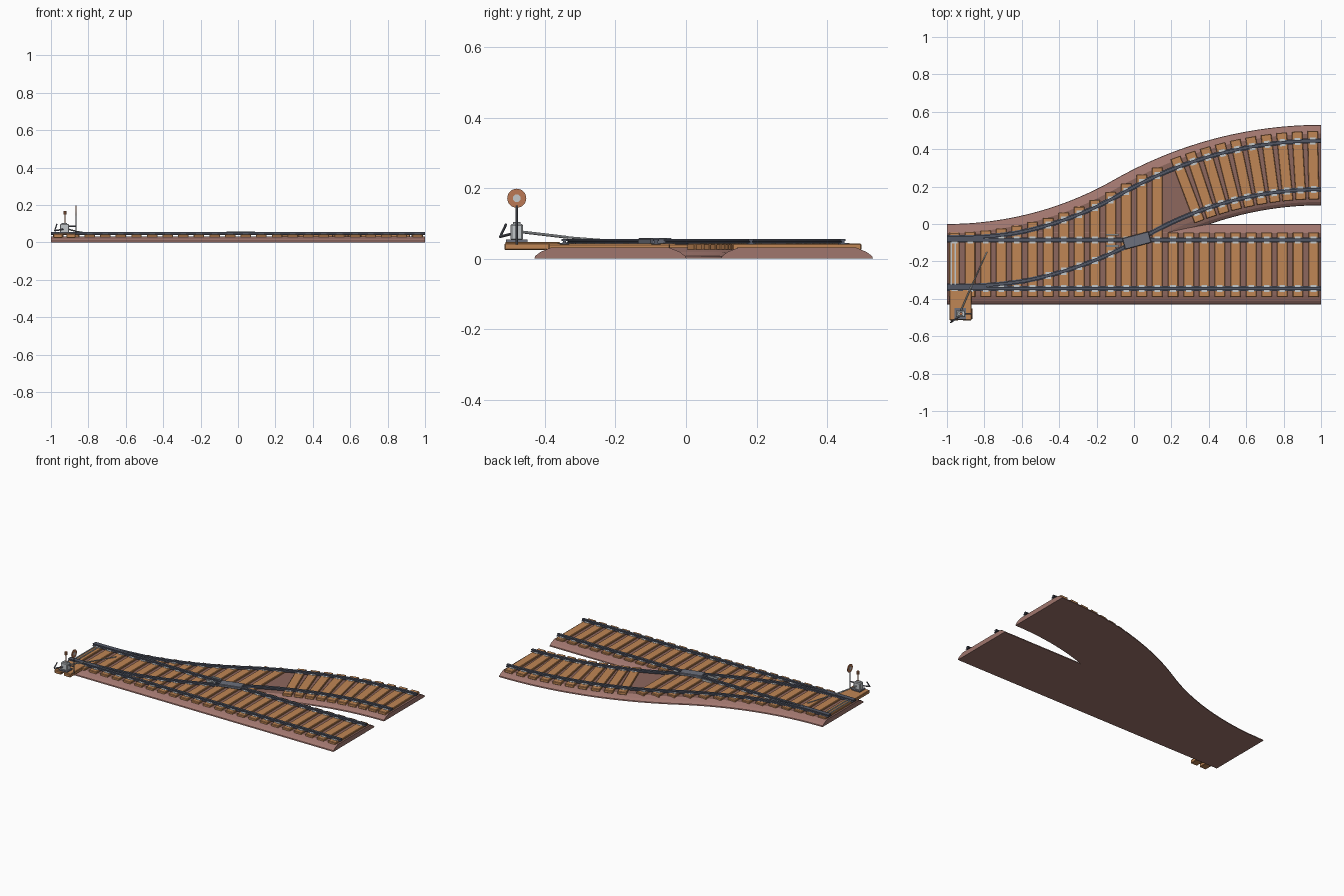
import bpy, bmesh, math
from mathutils import Matrix, Vector

if "Cube" in bpy.data.objects:
    bpy.data.objects.remove(bpy.data.objects["Cube"])


def material(name, rgb):
    m = bpy.data.materials.new(name)
    m.diffuse_color = (*rgb, 1)
    m.use_nodes = True
    m.node_tree.nodes["Principled BSDF"].inputs["Base Color"].default_value = m.diffuse_color
    return m


GRAVEL = material("mauve gravel", (0.35, 0.18, 0.155))
BED = material("brown bed", (0.27, 0.135, 0.11))
WOOD = material("orange wood", (0.53, 0.24, 0.09))
STEEL = material("blue steel", (0.085, 0.095, 0.13))
IRON = material("grey iron", (0.15, 0.16, 0.20))
PALE = material("pale metal", (0.55, 0.58, 0.60))
RUST = material("rust orange", (0.50, 0.19, 0.09))


def finish(name, bm, *mats):
    bmesh.ops.recalc_face_normals(bm, faces=bm.faces)
    me = bpy.data.meshes.new(name)
    bm.to_mesh(me)
    bm.free()
    ob = bpy.data.objects.new(name, me)
    bpy.context.collection.objects.link(ob)
    for m in mats:
        me.materials.append(m)
    return ob


def add_box(bm, centre, size, turn=0):
    mat = Matrix.Translation(centre) @ Matrix.Rotation(turn, 4, 'Z') @ Matrix.Diagonal((*size, 1))
    bmesh.ops.create_cube(bm, size=1, matrix=mat)


def boxes(name, mat, items, bevel=0):
    bm = bmesh.new()
    for it in items:
        add_box(bm, *it)
    ob = finish(name, bm, mat)
    if bevel:
        mod = ob.modifiers.new("bevel", 'BEVEL')
        mod.width, mod.segments = bevel, 1
    return ob


def rod(name, mat, a, b, r, sides=10):
    a, b = Vector(a), Vector(b)
    d = b - a
    bm = bmesh.new()
    m = Matrix.Translation((a + b) / 2) @ d.to_track_quat('Z', 'Y').to_matrix().to_4x4()
    bmesh.ops.create_cone(bm, cap_ends=True, segments=sides, radius1=r, radius2=r,
                          depth=d.length, matrix=m)
    return finish(name, bm, mat)


def sweep(name, path, profile, *mats):
    """Sweep a closed (offset, z) profile along (x, y, angle) points."""
    bm = bmesh.new()
    rings = [[bm.verts.new((x - math.sin(a) * o, y + math.cos(a) * o, z)) for o, z in profile]
             for x, y, a in path]
    n = len(profile)
    for p, q in zip(rings, rings[1:]):
        for i in range(n):
            bm.faces.new((p[i], p[(i + 1) % n], q[(i + 1) % n], q[i]))
    bm.faces.new(rings[0])
    bm.faces.new(rings[-1])
    ob = finish(name, bm, *mats)
    if len(mats) > 1:
        for f in ob.data.polygons:
            f.material_index = 1 if f.normal.z > 0.95 else 0
    return ob


# Track centre lines: a straight one and an S made of two equal arcs
MID, RISE, GAUGE = -0.215, 0.53, 0.13
THETA = 2 * math.atan(RISE / 2)
R = 1 / math.sin(THETA)


def curve_at(x):
    if x < 0:
        a = math.asin((x + 1) / R)
        return x, MID + R * (1 - math.cos(a)), a
    a = math.asin((1 - x) / R)
    return x, MID + RISE - R * (1 - math.cos(a)), a


def arc_points(a0, a1, n):
    return [curve_at(R * math.sin(a0 + (a1 - a0) * i / n) - 1) for i in range(n + 1)]


first = arc_points(0, THETA, 24)
curve = first + [(-x, 2 * MID + RISE - 2 * MID - y + 2 * MID, a) for x, y, a in first[-2::-1]]
straight = [(-1, MID, 0), (1, MID, 0)]

# Gravel beds
half = [(0.215, 0), (0.213, 0.007), (0.197, 0.019), (0.168, 0.031)]
bed = half + [(-o, z) for o, z in reversed(half)]
sweep("straight_bed", straight, bed, GRAVEL, BED)
sweep("curved_bed", curve, [(o, z * 0.99) for o, z in bed], GRAVEL, BED)

# Rails with foot, web and head
hr = [(0.013, 0.040), (0.013, 0.043), (0.004, 0.045), (0.004, 0.049), (0.008, 0.050), (0.008, 0.055)]


def rail_profile(offset):
    return [(offset + o, z) for o, z in hr] + [(offset - o, z) for o, z in reversed(hr)]


for side, s in (("left", 1), ("right", -1)):
    sweep(side + "_straight_rail", straight, rail_profile(s * GAUGE), STEEL)
    # the curved rails lie just beside the straight ones at the switch end
    beside = [(x, y + 0.014 * max(0, -x - 0.6) / 0.4, a) for x, y, a in curve]
    sweep(side + "_curved_rail", beside, rail_profile(s * GAUGE), STEEL)

# Wooden sleepers and the pale plates that hold the rails on them
ties, plates = [], []
TW, TZ, TH = 0.056, 0.0325, 0.019
for i in range(24):
    x = -0.96 + i * 1.92 / 23
    cx, cy, a = curve_at(x)
    top = cy + 0.168 / math.cos(a) if x < 0.19 else -0.045
    low = -0.39
    ties.append(((x, (top + low) / 2, TZ), (TW, top - low, TH)))
    rails = [MID + GAUGE, MID - GAUGE]
    if -0.5 < x < 0.19:
        rails += [cy + GAUGE / math.cos(a)]
        if x < -0.1:
            rails += [cy - GAUGE / math.cos(a)]
    for y in rails:
        plates.append(((x, y, 0.0425), (0.03, 0.038, 0.003)))
for i in range(10):
    a = (0.0415 + 0.0765 * i) / R
    x, y, a = curve_at(1 - R * math.sin(a))
    ties.append(((x, y, TZ + 0.0003), (TW, 0.366, TH), a))
    for s in (GAUGE, -GAUGE):
        plates.append(((x - math.sin(a) * s, y + math.cos(a) * s, 0.0428),
                       (0.03, 0.038, 0.003), a))
boxes("sleepers", WOOD, ties, 0.003)
boxes("rail_plates", PALE, plates)

# Crossing block and its short guide bars
boxes("crossing_block", IRON, [((0.015, -0.088, 0.049), (0.145, 0.062, 0.018), 0.26)], 0.003)
boxes("guide_bars", PALE, [((-0.115, y, 0.047), (0.07, 0.009, 0.012)) for y in (-0.058, -0.118)])

# Wooden platform of the switch stand
boxes("stand_beams", WOOD, [((x, -0.43, 0.034), (0.048, 0.17, 0.02)) for x in (-0.962, -0.893)], 0.003)
boxes("stand_deck", WOOD, [((-0.928, -0.435, 0.044), (0.118, 0.155, 0.006))], 0.002)

# Switch stand body, foot and cap
boxes("stand_foot", IRON, [((-0.928, -0.48, 0.050), (0.062, 0.06, 0.008))])
boxes("stand_body", PALE, [((-0.928, -0.48, 0.075), (0.05, 0.036, 0.046))], 0.004)
boxes("stand_cap", PALE, [((-0.928, -0.48, 0.100), (0.03, 0.022, 0.008))], 0.002)
rod("lamp_post", RUST, (-0.925, -0.48, 0.10), (-0.925, -0.48, 0.15), 0.004)
rod("lamp_top", RUST, (-0.925, -0.48, 0.148), (-0.925, -0.48, 0.168), 0.008)

# Signal mast with a round target
mx, my = -0.866, -0.48
rod("signal_mast", IRON, (mx, my, 0.04), (mx, my, 0.15), 0.003)
rod("signal_bracket", IRON, (mx, my, 0.085), (-0.91, my, 0.085), 0.004)
rod("signal_target", RUST, (mx - 0.002, my, 0.171), (mx + 0.002, my, 0.171), 0.027, 28)
rod("target_centre", PALE, (mx - 0.003, my, 0.171), (mx + 0.003, my, 0.171), 0.011, 20)

# Throw lever, linkage and bars across the track
rod("throw_lever", IRON, (-0.935, -0.495, 0.070), (-0.98, -0.527, 0.062), 0.004)
rod("lever_handle", IRON, (-0.98, -0.527, 0.062), (-0.968, -0.510, 0.098), 0.0035)
rod("linkage_rod", PALE, (-0.925, -0.462, 0.075), (-0.87, -0.335, 0.060), 0.004)
rod("linkage_bar", PALE, (-0.87, -0.335, 0.060), (-0.787, -0.15, 0.046), 0.003)
boxes("throw_bars", PALE, [((x, -0.225, 0.045), (0.006, 0.25, 0.005)) for x in (-0.977, -0.956)])
